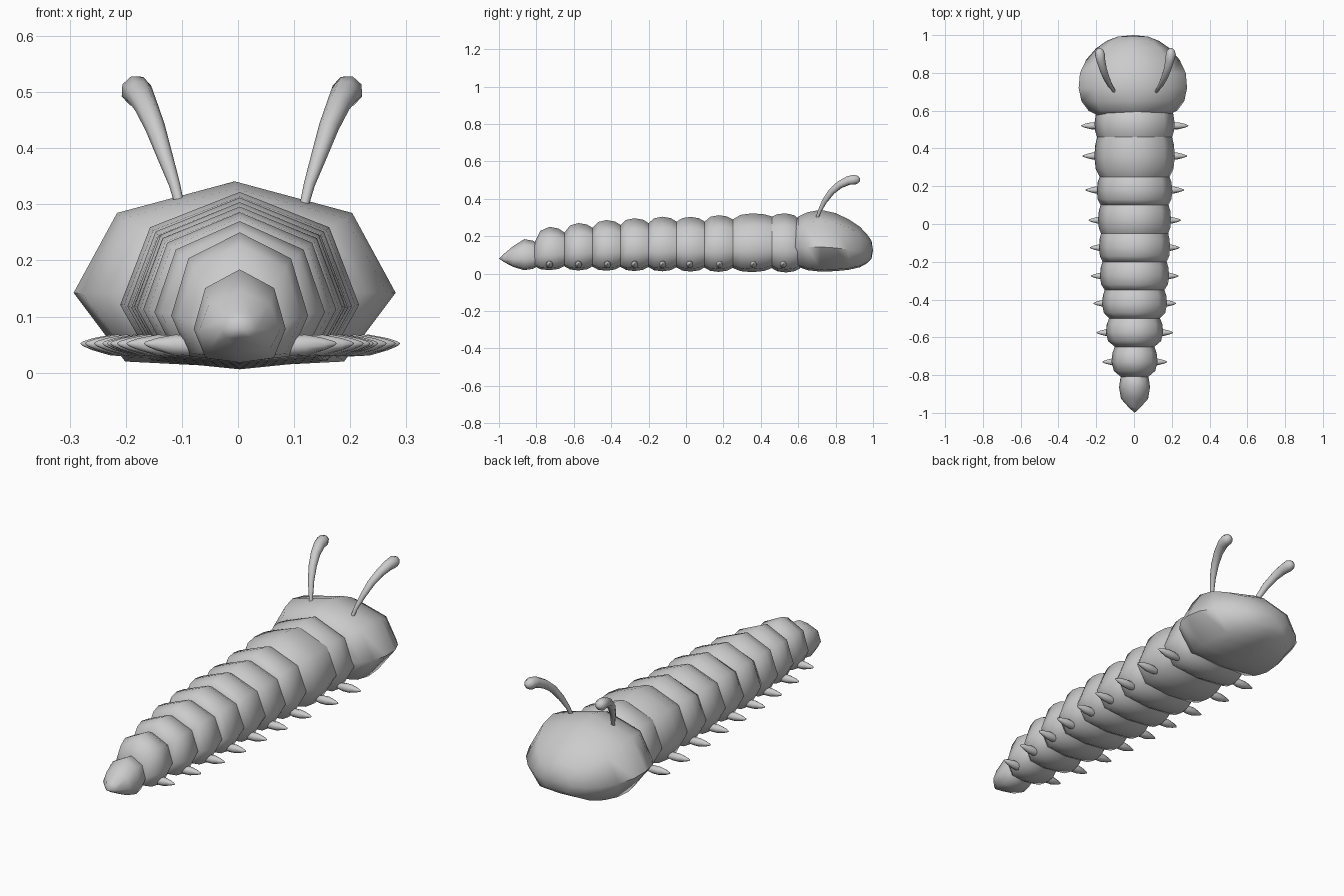
import bpy, bmesh, math
from mathutils import Vector

if "Cube" in bpy.data.objects:
    bpy.data.objects.remove(bpy.data.objects["Cube"])


def skin(name, rings, angle=60):
    """Join rings of points into a closed surface (one-point ring = tip)."""
    bm = bmesh.new()
    vs = [[bm.verts.new(p) for p in r] for r in rings]
    for a, b in zip(vs, vs[1:]):
        n = max(len(a), len(b))
        for i in range(n):
            j = (i + 1) % n
            if len(a) == 1:
                bm.faces.new((a[0], b[j], b[i]))
            elif len(b) == 1:
                bm.faces.new((a[i], a[j], b[0]))
            else:
                bm.faces.new((a[i], a[j], b[j], b[i]))
    for end in (vs[0], vs[-1]):
        if len(end) > 2:
            bm.faces.new(end)
    bmesh.ops.recalc_face_normals(bm, faces=bm.faces)
    me = bpy.data.meshes.new(name)
    bm.to_mesh(me)
    bm.free()
    ob = bpy.data.objects.new(name, me)
    bpy.context.collection.objects.link(ob)
    bpy.ops.object.select_all(action='DESELECT')
    ob.select_set(True)
    bpy.context.view_layer.objects.active = ob
    bpy.ops.object.shade_smooth_by_angle(angle=math.radians(angle))
    return ob


def section(y, w, lo, hi, shape, x=0.0):
    """Eight-sided cross-section scaled to half width w and height lo..hi."""
    full = shape + [(-a, b) for a, b in shape[-2:0:-1]]
    return [Vector((x + a * w, y, lo + b * (hi - lo))) for a, b in full]


def tube(name, pts, radii, sides=8):
    """Tapered round tube along a path."""
    pts = [Vector(p) for p in pts]
    rings = []
    for i, (p, r) in enumerate(zip(pts, radii)):
        d = (pts[min(i + 1, len(pts) - 1)] - pts[max(i - 1, 0)]).normalized()
        u = d.cross(Vector((0.3, -0.2, 1)) if abs(d.z) < .9 else Vector((0, 1, 0))).normalized()
        if rings:
            u = (last - d * last.dot(d)).normalized()
        last, v = u, d.cross(u)
        rings.append([p] if r == 0 else
                     [p + r * (u * math.cos(t) + v * math.sin(t))
                      for t in (2 * math.pi * k / sides for k in range(sides))])
    return skin(name, rings, 80)


BODY = [(0, 1), (.75, .80), (1, .36), (.74, .05), (0, 0)]
HEAD = [(0, 1), (.73, .83), (1, .40), (.68, .03), (0, 0)]

# Body segments: joints (y, half width, top) and bulge (half width, top)
joints = [(.61, .190, .285), (.46, .198, .305), (.25, .185, .290), (.10, .180, .278),
          (-.05, .178, .277), (-.20, .170, .270), (-.35, .158, .260),
          (-.50, .135, .245), (-.65, .105, .220), (-.81, .072, .165)]
bulges = [(.212, .322), (.213, .322), (.200, .312), (.193, .303), (.188, .304),
          (.183, .296), (.172, .286), (.152, .270), (.122, .250)]
for i, (w, top) in enumerate(bulges):
    (ya, wa, ta), (yb, wb, tb) = joints[i], joints[i + 1]
    lo = .006 + .0015 * i
    rings = []
    for t, k in ((0, 0), (.2, .7), (.5, 1), (.8, .75), (1, 0)):
        we, te = (wa, ta) if t < .5 else (wb, tb)
        rings.append(section(ya + (yb - ya) * t, we + (w - we) * k,
                             lo + .022 * (1 - k), te + (top - te) * k, BODY, .003))
    skin(f"body_segment_{i + 1}", rings)

# Tail
tail = [(-.79, .066, .04, .160), (-.82, .076, .025, .176), (-.865, .082, .018, .184),
        (-.925, .072, .036, .146), (-.97, .032, .060, .108)]
skin("tail", [section(*r, BODY, .003) for r in tail] + [[Vector((.003, -1, .08))]])

# Head
head = [(.575, .185, .06, .270), (.60, .235, .035, .305), (.65, .272, .018, .328),
        (.72, .287, .010, .341), (.80, .280, .013, .323), (.87, .247, .020, .290),
        (.93, .195, .034, .250), (.97, .137, .056, .207), (.992, .080, .080, .175)]
skin("head", [section(*r, HEAD, -.006) for r in head] + [[Vector((-.006, 1, .125))]])

# Antennae and feet on both sides
feet = [(.52, .285), (.36, .277), (.18, .261), (.02, .246), (-.125, .238),
        (-.275, .232), (-.42, .220), (-.575, .203), (-.73, .172)]
for s, side in ((1, "right"), (-1, "left")):
    path = [(.110, .700, .295), (.120, .715, .335), (.137, .740, .385), (.155, .778, .438),
            (.171, .822, .475), (.183, .868, .497), (.188, .900, .502),
            (.189, .920, .502), (.189, .930, .501)]
    tube(f"{side}_antenna", [(.007 + s * x, y, z) for x, y, z in path],
         [.008, .010, .014, .018, .021, .025, .028, .021, .008])
    for i, (y, x) in enumerate(feet):
        prof = [(-.15, 0), (-.13, .010), (-.09, .019), (-.055, .019), (-.022, .011), (-.004, .004), (0, 0)]
        tube(f"{side}_foot_{i + 1}",
             [(.004 + s * (x + d), y, .052 + d * .05) for d, r in prof], [r for d, r in prof])
